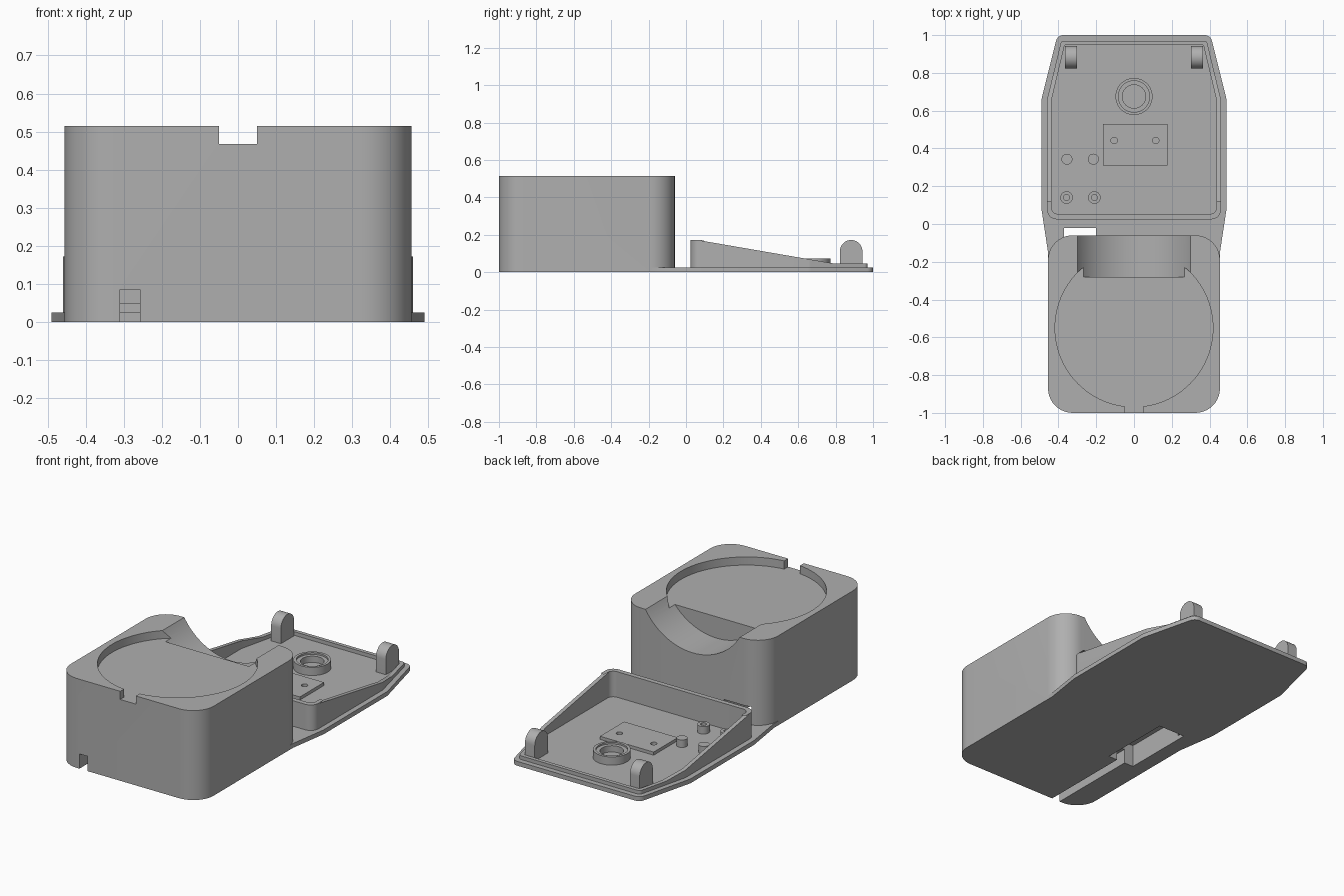
import bpy, bmesh, math
from mathutils import Vector

if "Cube" in bpy.data.objects:
    bpy.data.objects.remove(bpy.data.objects["Cube"], do_unlink=True)

grey = bpy.data.materials.new("plain grey")
grey.use_nodes = True
COL = (0.43, 0.43, 0.43, 1)
grey.diffuse_color = COL
grey.node_tree.nodes["Principled BSDF"].inputs["Base Color"].default_value = COL


def rounded(corners, steps=10):
    """Fillet a counter-clockwise polygon of (x, y, radius) corners."""
    pts = []
    n = len(corners)
    for i, (x, y, r) in enumerate(corners):
        p = Vector((x, y))
        if r == 0:
            pts.append(p)
            continue
        a = (Vector(corners[i - 1][:2]) - p).normalized()
        b = (Vector(corners[(i + 1) % n][:2]) - p).normalized()
        half = a.angle(b) / 2
        c = p + (a + b).normalized() * (r / math.sin(half))
        start = p + a * (r / math.tan(half)) - c
        sweep = math.pi - 2 * half
        for k in range(steps + 1):
            t = sweep * k / steps
            pts.append(c + Vector((start.x * math.cos(t) - start.y * math.sin(t),
                                   start.x * math.sin(t) + start.y * math.cos(t))))
    return pts


def prism(name, pts, lo, hi, axis="z"):
    """Extrude a 2D outline along an axis."""
    place = {"z": lambda u, v, w: (u, v, w),
             "x": lambda u, v, w: (w, u, v),
             "y": lambda u, v, w: (u, w, v)}[axis]
    bm = bmesh.new()
    base = bm.faces.new([bm.verts.new(place(p[0], p[1], lo)) for p in pts])
    top = bmesh.ops.extrude_face_region(bm, geom=[base])["geom"]
    bmesh.ops.translate(bm, vec=Vector(place(0, 0, hi - lo)),
                        verts=[v for v in top if isinstance(v, bmesh.types.BMVert)])
    bmesh.ops.recalc_face_normals(bm, faces=bm.faces)
    return finish(name, bm)


def finish(name, bm):
    mesh = bpy.data.meshes.new(name)
    bm.to_mesh(mesh)
    bm.free()
    mesh.materials.append(grey)
    ob = bpy.data.objects.new(name, mesh)
    bpy.context.collection.objects.link(ob)
    return ob


def box(name, x0, x1, y0, y1, z0, z1):
    return prism(name, [(x0, y0), (x1, y0), (x1, y1), (x0, y1)], z0, z1)


def circle(u, v, r, n=48):
    return [(u + r * math.cos(2 * math.pi * i / n), v + r * math.sin(2 * math.pi * i / n)) for i in range(n)]


def mirrored(half):
    """Complete a right-hand outline (front to back) with its mirror image."""
    return rounded(half + [(-x, y, r) for x, y, r in reversed(half)])


def combine(ob, other, mode="DIFFERENCE"):
    m = ob.modifiers.new("bool", "BOOLEAN")
    m.operation, m.solver, m.object = mode, "EXACT", other
    bpy.context.view_layer.objects.active = ob
    bpy.ops.object.modifier_apply(modifier=m.name)
    bpy.data.objects.remove(other, do_unlink=True)


def smooth(ob):
    bpy.ops.object.select_all(action="DESELECT")
    ob.select_set(True)
    bpy.context.view_layer.objects.active = ob
    bpy.ops.object.shade_smooth_by_angle(angle=math.radians(25))


FLOOR = 0.025

# Tall block joined to the flat base plate
body = prism("body", mirrored([(0.455, -1, 0.13), (0.455, -0.06, 0.13)]), 0, 0.515)
plate = prism("plate", mirrored([(0.455, -0.4, 0), (0.455, -0.15, 0), (0.49, 0.08, 0.1),
                                 (0.49, 0.66, 0.1), (0.405, 1, 0.04)]), 0, FLOOR)
combine(body, plate, "UNION")

# Round recess, front notch and rear scoop
combine(body, prism("recess", circle(0, -0.55, 0.418, 96), 0.468, 0.6))
combine(body, box("notch", -0.05, 0.05, -1.1, -0.9, 0.468, 0.6))
combine(body, prism("scoop", circle(0, 0.695, 0.35, 96), -0.28, 0, "y"))

# Cable channel and pocket under the block
combine(body, box("channel", -0.31, -0.257, -1.1, -0.3, -0.1, 0.085))
combine(body, box("pocket", -0.37, -0.2, -0.45, -0.02, -0.1, 0.13))
smooth(body)

# Tray wall with sloping top edge
wall = prism("tray_wall", mirrored([(0.46, 0.025, 0.05), (0.46, 0.66, 0.06), (0.385, 0.97, 0.02)]),
             FLOOR - 0.005, 0.172)
combine(wall, prism("hollow", mirrored([(0.437, 0.053, 0.035), (0.437, 0.655, 0.06), (0.367, 0.948, 0.01)]),
                    0, 0.3))
slope = rounded([(0.08, 0.172, 0), (0.14, 0.172, 0.2), (0.79, 0.046, 0.2),
                 (1.1, 0.046, 0), (1.1, 0.3, 0), (0.08, 0.3, 0)])
combine(wall, prism("slope", slope, -1, 1, "x"))
combine(wall, box("window", -0.37, -0.2, -0.05, 0.052, 0.05, 0.135))
smooth(wall)

# Pivot lugs with conical dimples on the outer sides
for side, label in ((1, "left"), (-1, "right")):
    arch = [(0.823, FLOOR - 0.005), (0.943, FLOOR - 0.005)]
    arch += [(0.883 + 0.06 * math.cos(math.pi * i / 20), 0.112 + 0.06 * math.sin(math.pi * i / 20))
             for i in range(21)]
    lug = prism(label + "_pivot_lug", arch, min(side * 0.303, side * 0.365),
                max(side * 0.303, side * 0.365), "x")
    bm = bmesh.new()
    bmesh.ops.create_cone(bm, cap_ends=True, segments=32, radius1=0.012, radius2=0.038, depth=0.05)
    for v in bm.verts:
        v.co = Vector((side * (v.co.z + 0.341), v.co.x + 0.883, v.co.y + 0.112))
    bmesh.ops.recalc_face_normals(bm, faces=bm.faces)
    combine(lug, finish("dimple", bm))
    smooth(lug)

# Round socket with a stepped bore
socket = prism("round_socket", circle(0, 0.675, 0.098), FLOOR - 0.005, 0.072)
combine(socket, prism("step", circle(0, 0.675, 0.083), 0.062, 0.1))
combine(socket, prism("bore", circle(0, 0.675, 0.062), FLOOR + 0.001, 0.1))
smooth(socket)

# Mounting pad with two screw holes
pad = box("mounting_pad", -0.165, 0.177, 0.31, 0.53, FLOOR - 0.005, 0.043)
for x in (-0.105, 0.115):
    combine(pad, prism("screw_hole", circle(x, 0.442, 0.017, 24), FLOOR + 0.001, 0.1))
smooth(pad)

# Support pegs, the front pair bored
for i, (x, y, r, bored) in enumerate([(-0.355, 0.343, 0.029, False), (-0.215, 0.343, 0.029, False),
                                      (-0.357, 0.14, 0.033, True), (-0.21, 0.14, 0.033, True)]):
    peg = prism("support_peg_%d" % (i + 1), circle(x, y, r, 32), FLOOR - 0.005, 0.068)
    if bored:
        combine(peg, prism("peg_hole", circle(x, y, 0.016, 24), FLOOR + 0.005, 0.2))
    smooth(peg)
